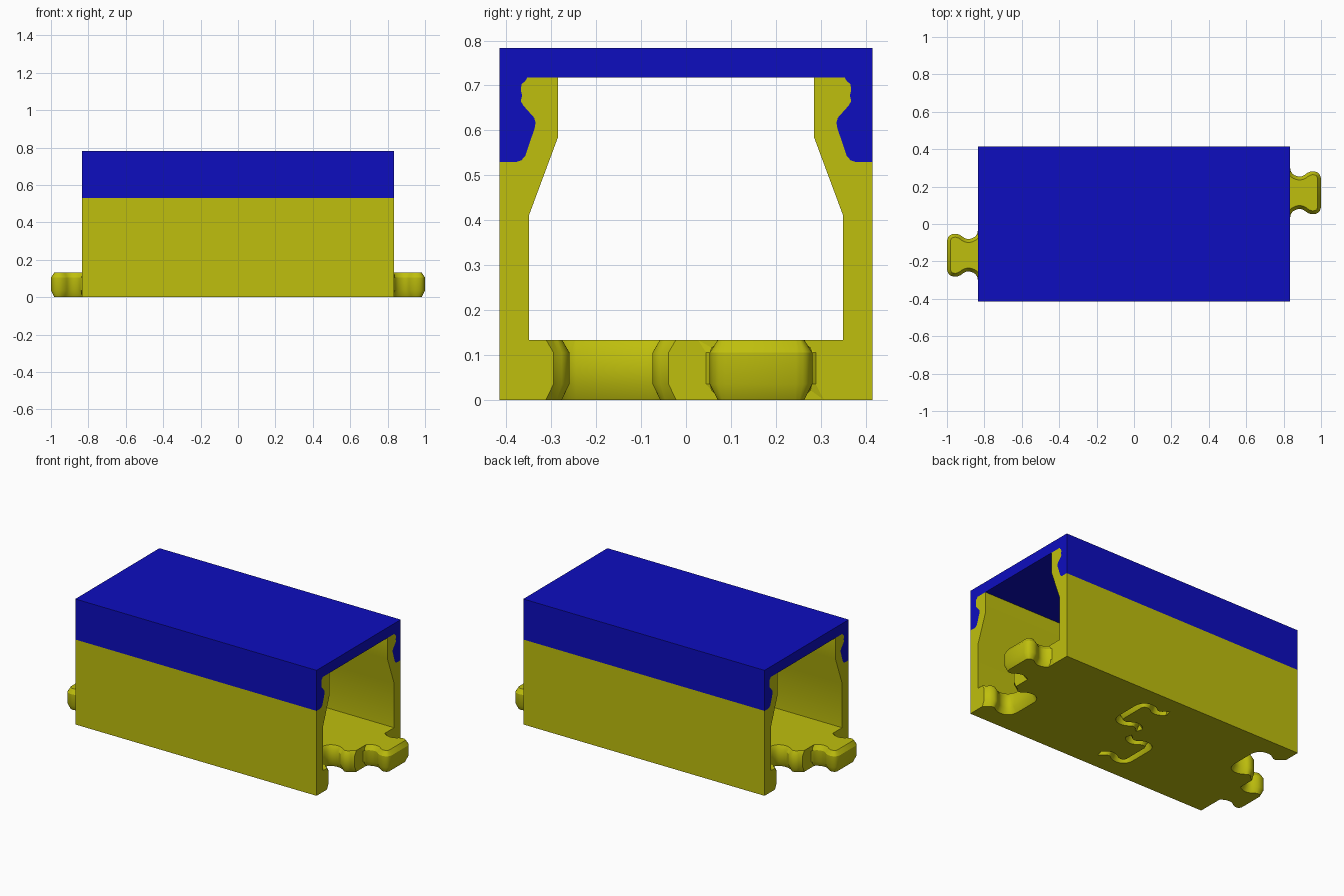
import bpy, bmesh, math
from mathutils import Vector

if "Cube" in bpy.data.objects:
    bpy.data.objects.remove(bpy.data.objects["Cube"])

END, FLOOR, LANE = 0.833, 0.133, 0.167


def material(name, color):
    m = bpy.data.materials.new(name)
    m.diffuse_color = (*color, 1)
    m.use_nodes = True
    m.node_tree.nodes["Principled BSDF"].inputs["Base Color"].default_value = m.diffuse_color
    return m


yellow = material("yellow", (0.52, 0.52, 0.004))
blue = material("blue", (0.004, 0.004, 0.52))


def loft(name, rings, mat):
    """Solid through a list of matching closed rings, capped at both ends."""
    bm = bmesh.new()
    loops = [[bm.verts.new(p) for p in r] for r in rings]
    n = len(loops[0])
    for a, b in zip(loops, loops[1:]):
        for i in range(n):
            j = (i + 1) % n
            bm.faces.new((a[i], a[j], b[j], b[i]))
    bm.faces.new(loops[0])
    bm.faces.new(loops[-1])
    bmesh.ops.recalc_face_normals(bm, faces=bm.faces[:])
    me = bpy.data.meshes.new(name)
    bm.to_mesh(me)
    bm.free()
    me.materials.append(mat)
    ob = bpy.data.objects.new(name, me)
    bpy.context.collection.objects.link(ob)
    return ob


def smooth(ob):
    bpy.ops.object.select_all(action='DESELECT')
    ob.select_set(True)
    bpy.context.view_layer.objects.active = ob
    bpy.ops.object.shade_smooth_by_angle(angle=math.radians(30))


def along_x(name, profile, mat):
    return loft(name, [[(x, y, z) for y, z in profile] for x in (-END, END)], mat)


def mirror(half):
    return half + [(-y, z) for y, z in reversed(half)]


# Snap rail shared by the tray and the lid
rail = [(.415, .53), (.377, .53), (.367, .533), (.358, .543), (.337, .605),
        (.335, .617), (.338, .628), (.362, .655), (.368, .665), (.365, .678),
        (.368, .69), (.366, .703), (.358, .71), (.353, .718)]

# Tray: floor and two walls that lean inward below the rail
tray = along_x("tray", mirror([(.415, 0)] + rail + [
    (.285, .718), (.285, .585), (.35, .41), (.35, FLOOR)]), yellow)
# Lid: flat top with lips gripping the rail
lid = along_x("lid", mirror([(.415, .783)] + rail), blue)

# Jigsaw tab outline: u = distance out from the joint, v = half width
HALF = [(0, .122), (.018, .099), (.045, .087), (.07, .09), (.092, .105),
        (.115, .114), (.14, .112), (.158, .1), (.167, .078)]


def spline(pts, steps=3):
    p = [Vector(q) for q in pts]
    p = [2 * p[0] - p[1]] + p + [2 * p[-1] - p[-2]]
    out = []
    for a, b, c, d in zip(p, p[1:], p[2:], p[3:]):
        for k in range(steps):
            t = k / steps
            out.append(.5 * (2 * b + (c - a) * t + (2 * a - 5 * b + 4 * c - d) * t * t
                             + (3 * b - a - 3 * c + d) * t ** 3))
    return out + [p[-2]]


half = spline(HALF)
OUTLINE = half + [Vector((p.x, -p.y)) for p in reversed(half)]


def offset(dist):
    """Outline moved along its normals, with its ends kept on the joint."""
    res, last = [], len(OUTLINE) - 1
    for i, p in enumerate(OUTLINE):
        t = (OUTLINE[min(i + 1, last)] - OUTLINE[max(i - 1, 0)]).normalized()
        q = p + Vector((-t.y, t.x)) * dist
        if i in (0, last):
            q = Vector((0, p.y + math.copysign(dist, p.y)))
        res.append(q)
    return res


def place(ring, x, y, s, z):
    return [(x + s * p.x, y + s * p.y, z) for p in ring]


# Chamfered heights: tabs shrink at top and bottom, sockets widen
TAB = [(0, -.018), (.035, 0), (.105, 0), (FLOOR, -.018)]
GAP = .006
SOCKET = [(-.01, GAP + .022), (.035, GAP), (.105, GAP), (FLOOR + .01, GAP + .022)]


def tab(name, x, y, s):
    smooth(loft(name, [place(offset(d), x, y, s, z) for z, d in TAB], yellow))


def socket(x, y, s):
    rings = []
    for z, d in SOCKET:
        r = offset(d)
        r = [Vector((-.03, r[0].y))] + r + [Vector((-.03, r[-1].y))]
        rings.append(place(r, x, y, s, z))
    return loft("socket_cutter", rings, yellow)


def groove(x, y, s):
    return loft("groove_cutter", [
        place(offset(d) + offset(GAP - d)[::-1], x, y, s, z)
        for z, d in SOCKET], yellow)


# End tabs, end sockets and the jigsaw grooves in the middle of the floor
cutters = []
for s, side in ((1, "right"), (-1, "left")):
    tab(side + "_tab", s * END, s * LANE, s)
    cutters.append(socket(s * END, -s * LANE, -s))
    cutters.append(groove(0, s * LANE, s))

bpy.context.view_layer.objects.active = tray
for c in cutters:
    m = tray.modifiers.new("cut", 'BOOLEAN')
    m.operation, m.solver, m.object = 'DIFFERENCE', 'EXACT', c
    bpy.ops.object.modifier_apply(modifier=m.name)
for c in cutters:
    bpy.data.objects.remove(c)

smooth(tray)
smooth(lid)
